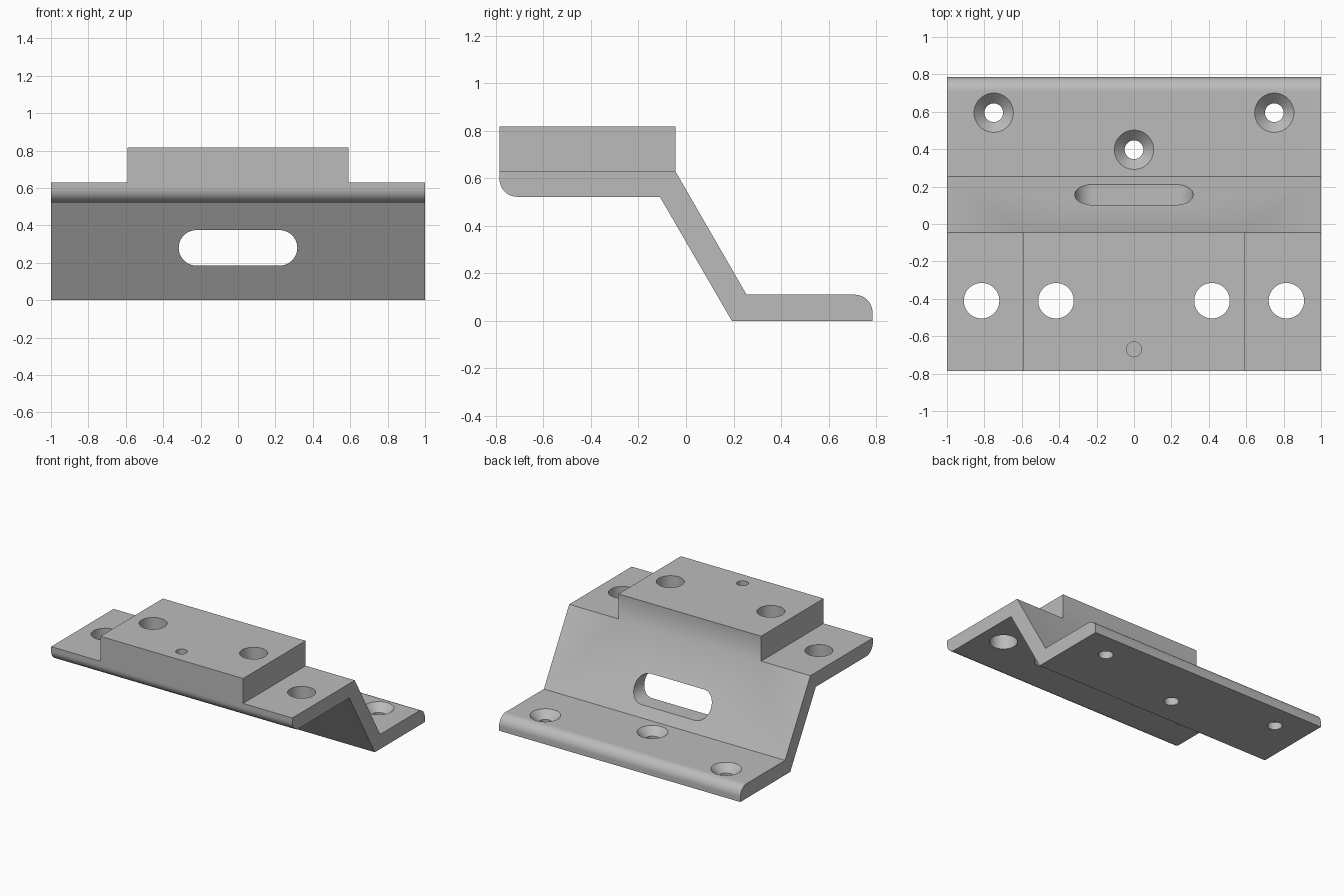
import bpy, bmesh, math
from mathutils import Matrix

cube = bpy.data.objects.get("Cube")
if cube:
    bpy.data.objects.remove(cube, do_unlink=True)

GREY = (0.5, 0.5, 0.5, 1.0)
mat = bpy.data.materials.new("satin grey metal")
mat.use_nodes = True
mat.diffuse_color = GREY
mat.node_tree.nodes["Principled BSDF"].inputs["Base Color"].default_value = GREY


def finish(name, bm):
    bmesh.ops.recalc_face_normals(bm, faces=bm.faces)
    mesh = bpy.data.meshes.new(name)
    bm.to_mesh(mesh)
    bm.free()
    mesh.materials.append(mat)
    obj = bpy.data.objects.new(name, mesh)
    bpy.context.collection.objects.link(obj)
    return obj


def arc(cx, cy, r, start, end, steps):
    angles = [math.radians(start + (end - start) * i / steps) for i in range(steps + 1)]
    return [(cx + r * math.cos(a), cy + r * math.sin(a)) for a in angles]


def prism(name, points, direction):
    """Extrude a closed outline of 3D points."""
    bm = bmesh.new()
    face = bm.faces.new([bm.verts.new(p) for p in points])
    new = bmesh.ops.extrude_face_region(bm, geom=[face])["geom"]
    verts = [v for v in new if isinstance(v, bmesh.types.BMVert)]
    bmesh.ops.translate(bm, vec=direction, verts=verts)
    return finish(name, bm)


def cone(name, x, y, z0, z1, r0, r1):
    bm = bmesh.new()
    bmesh.ops.create_cone(bm, cap_ends=True, segments=48, radius1=r0, radius2=r1,
                          depth=z1 - z0,
                          matrix=Matrix.Translation((x, y, (z0 + z1) / 2)))
    return finish(name, bm)


def combine(target, other, operation):
    """Apply a boolean, then discard the helper."""
    mod = target.modifiers.new(operation, "BOOLEAN")
    mod.operation, mod.solver, mod.object = operation, "EXACT", other
    bpy.ops.object.select_all(action="DESELECT")
    bpy.context.view_layer.objects.active = target
    target.select_set(True)
    bpy.ops.object.modifier_apply(modifier=mod.name)
    bpy.data.objects.remove(other, do_unlink=True)


# Bent plate: Z-shaped side profile with two rounded outer corners
FRONT, BACK, BEND, R = -0.785, 0.785, -0.045, 0.075
UPPER, LOWER = 0.63, 0.11
profile = [(FRONT, UPPER)]
profile += arc(FRONT + R, 0.522 + R, R, 180, 270, 12)
profile += [(-0.11, 0.522), (0.193, 0), (BACK, 0)]
profile += arc(BACK - R, LOWER - R, R, 0, 90, 12)
profile += [(0.255, LOWER), (BEND, UPPER)]
bracket = prism("stepped_bracket", [(-1, y, z) for y, z in profile], (2, 0, 0))

# Raised block on the upper shelf
outline = [(-0.592, FRONT), (0.592, FRONT), (0.592, BEND), (-0.592, BEND)]
block = prism("raised_block", [(x, y, 0.61) for x, y in outline], (0, 0, 0.207))
combine(bracket, block, "UNION")

# Four bolt holes through the upper shelf and block
for x in (-0.815, -0.417, 0.417, 0.815):
    combine(bracket, cone("bolt_hole", x, -0.41, 0.4, 0.95, 0.095, 0.095), "DIFFERENCE")

# Blind pin hole in the block
combine(bracket, cone("pin_hole", 0, -0.67, 0.62, 0.9, 0.04, 0.04), "DIFFERENCE")

# Countersunk screw holes in the lower shelf
SINK = 0.055
for x, y in ((-0.75, 0.595), (0.75, 0.595), (0, 0.397)):
    combine(bracket, cone("screw_hole", x, y, -0.1, 0.2, 0.05, 0.05), "DIFFERENCE")
    combine(bracket, cone("countersink", x, y, LOWER - SINK, LOWER + SINK,
                          0.05, 0.05 + 2 * SINK), "DIFFERENCE")

# Rounded slot cut straight through the sloping web
slot = arc(0.222, 0.28, 0.095, -90, 90, 20) + arc(-0.222, 0.28, 0.095, 90, 270, 20)
combine(bracket, prism("slot", [(x, -0.2, z) for x, z in slot], (0, 0.6, 0)), "DIFFERENCE")

# Smooth rounds and bores, sharp machined edges
bpy.ops.object.select_all(action="DESELECT")
bpy.context.view_layer.objects.active = bracket
bracket.select_set(True)
bpy.ops.object.shade_smooth_by_angle(angle=math.radians(30))
